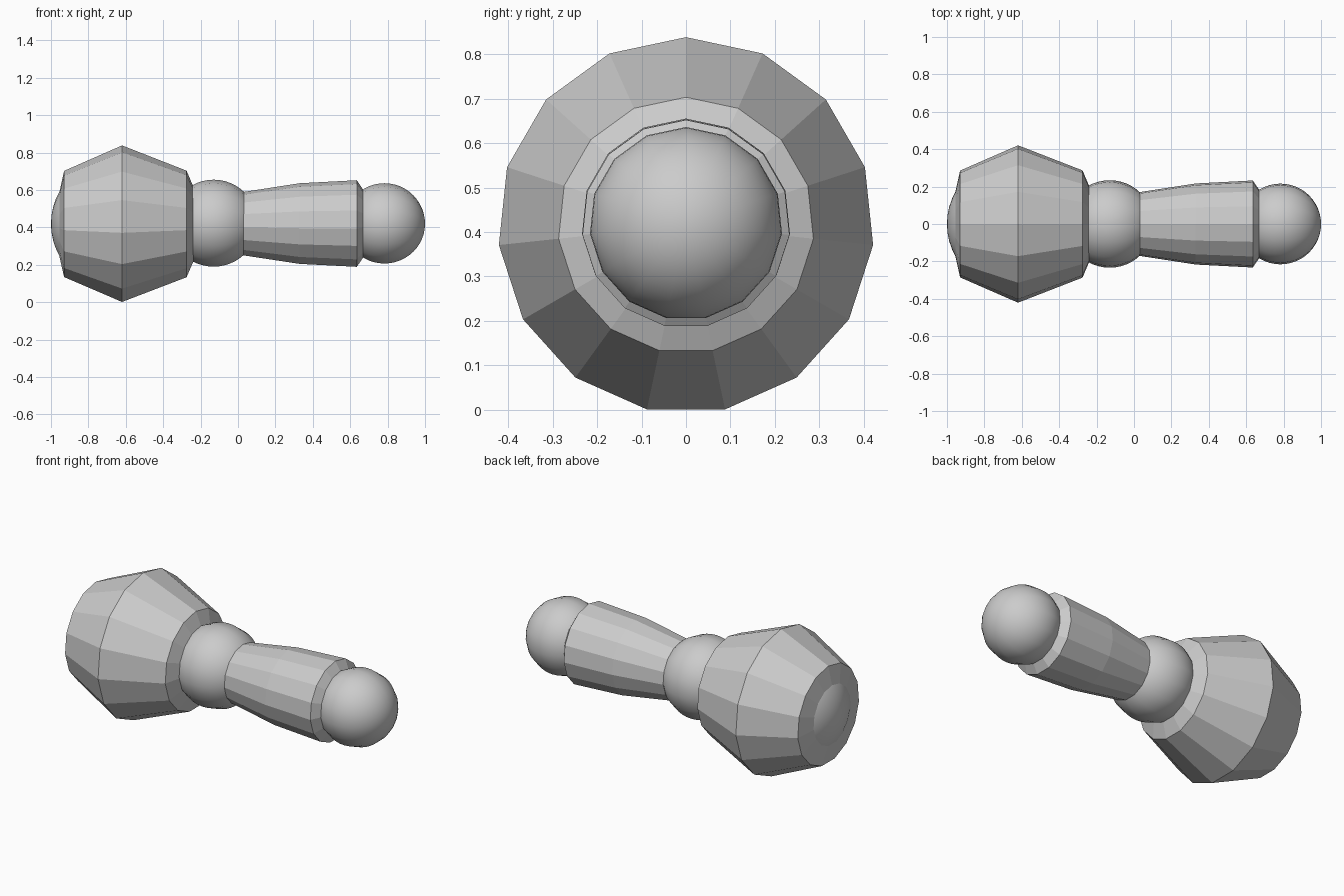
import bpy, bmesh, math

if "Cube" in bpy.data.objects:
    bpy.data.objects.remove(bpy.data.objects["Cube"])

SIDES = 15


def lathe(name, profile, z, smooth=False):
    """Revolve (x, radius) points around a lengthwise axis at height z."""
    bm = bmesh.new()
    rings = []
    for x, r in profile:
        if r < 1e-5:
            rings.append([bm.verts.new((x, 0, z))] * SIDES)
        else:
            rings.append([bm.verts.new((x, r * math.sin(2 * math.pi * i / SIDES),
                                        z + r * math.cos(2 * math.pi * i / SIDES)))
                          for i in range(SIDES)])
    for a, b in zip(rings, rings[1:]):
        for i in range(SIDES):
            j = (i + 1) % SIDES
            corners = list(dict.fromkeys((a[i], a[j], b[j], b[i])))
            bm.faces.new(corners).smooth = smooth
    bmesh.ops.recalc_face_normals(bm, faces=bm.faces)
    mesh = bpy.data.meshes.new(name)
    bm.to_mesh(mesh)
    bm.free()
    obj = bpy.data.objects.new(name, mesh)
    bpy.context.collection.objects.link(obj)
    return obj


def ball(name, x, radius, z, rings=24):
    """Smooth ball with its poles on the lengthwise axis."""
    arc = [(x - radius * math.cos(math.pi * k / rings),
            radius * math.sin(math.pi * k / rings)) for k in range(rings + 1)]
    return lathe(name, arc, z, smooth=True)


# Thick faceted segment, with shallow cone ends
lathe("upper_segment", [(-0.975, 0), (-0.96, 0.15), (-0.93, 0.287), (-0.62, 0.423),
                        (-0.275, 0.288), (-0.24, 0.205), (-0.15, 0)], 0.415)

# Slim faceted segment, widening towards the end ball
lathe("lower_segment", [(-0.05, 0), (0.02, 0.17), (0.33, 0.218), (0.635, 0.234),
                        (0.665, 0.19), (0.79, 0)], 0.418)

# Ball joints: bulging root, middle joint, end
ball("root_joint", -0.64, 0.36, 0.418)
ball("middle_joint", -0.13, 0.235, 0.42)
ball("end_joint", 0.783, 0.217, 0.419)
